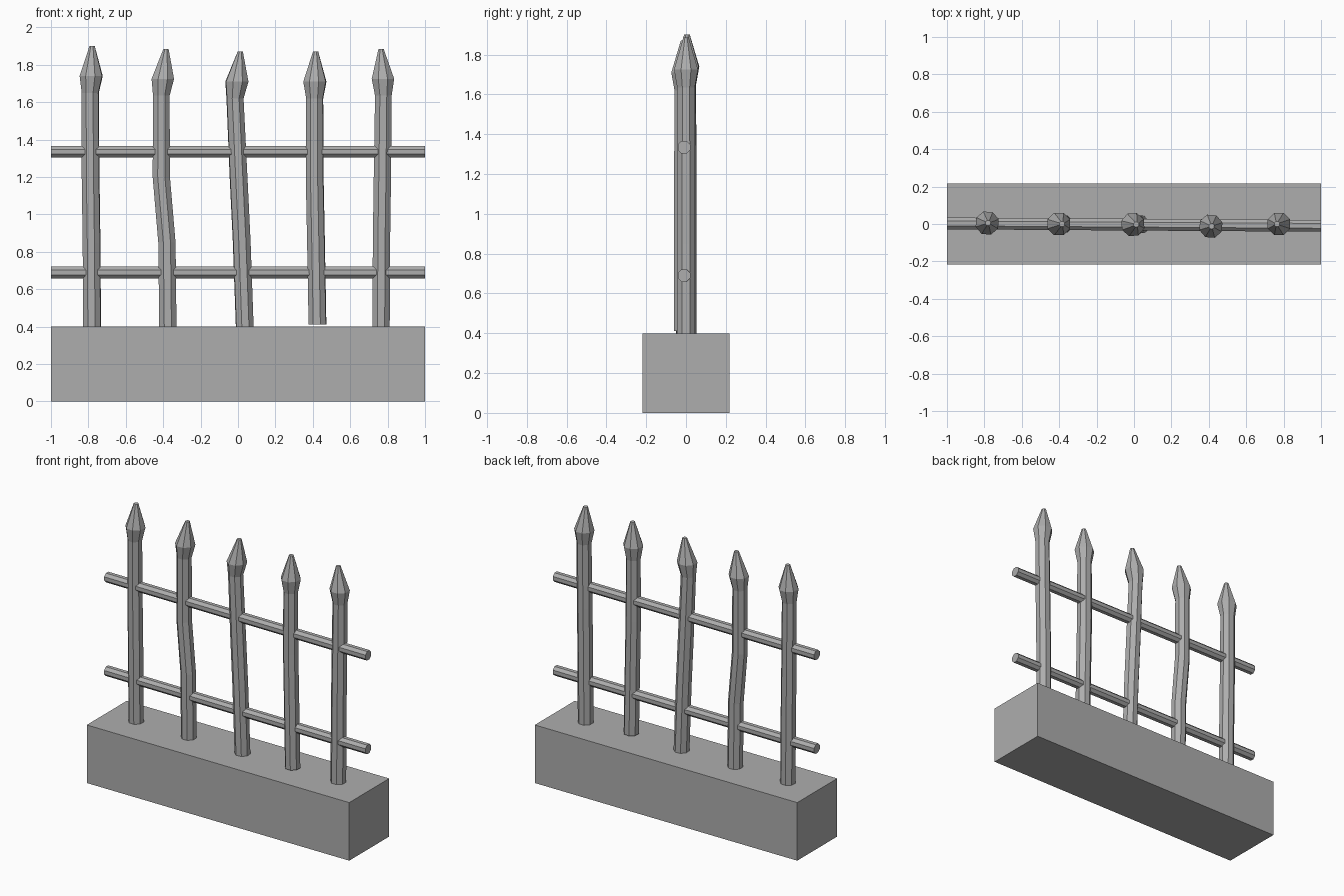
import bpy, bmesh, math
from mathutils import Vector

cube = bpy.data.objects.get("Cube")
if cube:
    bpy.data.objects.remove(cube, do_unlink=True)

grey = bpy.data.materials.new("weathered grey")
grey.use_nodes = True
colour = (0.42, 0.42, 0.42, 1)
grey.diffuse_color = colour
grey.node_tree.nodes["Principled BSDF"].inputs["Base Color"].default_value = colour


def finish(name, bm):
    bmesh.ops.recalc_face_normals(bm, faces=bm.faces)
    mesh = bpy.data.meshes.new(name)
    bm.to_mesh(mesh)
    bm.free()
    mesh.materials.append(grey)
    obj = bpy.data.objects.new(name, mesh)
    bpy.context.collection.objects.link(obj)
    return obj


def loft(name, path, radii, u, v, sides=8, turn=0.5):
    """Closed tube through the path, each ring lying in the u, v plane."""
    bm = bmesh.new()
    rings = []
    for point, r in zip(path, radii):
        angles = [math.tau * (i + turn) / sides for i in range(sides)]
        rings.append([bm.verts.new(Vector(point) + r * (math.cos(a) * u + math.sin(a) * v))
                      for a in angles])
    for low, high in zip(rings, rings[1:]):
        for i in range(sides):
            j = (i + 1) % sides
            bm.faces.new((low[i], low[j], high[j], high[i]))
    bm.faces.new(rings[0][::-1])
    bm.faces.new(rings[-1])
    return finish(name, bm)


X, Y, Z = Vector((1, 0, 0)), Vector((0, 1, 0)), Vector((0, 0, 1))

# Stone plinth
bm = bmesh.new()
bmesh.ops.create_cube(bm, size=1)
bmesh.ops.scale(bm, vec=(2, 0.435, 0.4), verts=bm.verts)
bmesh.ops.translate(bm, vec=(0, 0, 0.2), verts=bm.verts)
finish("plinth", bm)

# Horizontal rails
for name, z in (("lower_rail", 0.69), ("upper_rail", 1.335)):
    loft(name, [(-1, 0.003, z), (1, -0.01, z)], [0.034] * 2, Y, Z)

# Bent pickets: x at foot, lower bend, upper bend, neck, spear and tip; then y, foot and tip heights
pickets = [
    ((-0.78, -0.783, -0.788, -0.79, -0.785, -0.78), 0.005, 0.4, 1.9),
    ((-0.375, -0.38, -0.41, -0.41, -0.402, -0.385), 0.0, 0.4, 1.885),
    ((0.036, 0.02, 0.003, -0.016, -0.006, 0.012), -0.003, 0.4, 1.87),
    ((0.425, 0.417, 0.41, 0.41, 0.411, 0.415), -0.012, 0.412, 1.87),
    ((0.765, 0.767, 0.772, 0.777, 0.775, 0.765), 0.0, 0.4, 1.885),
]
radii = (0.05, 0.05, 0.05, 0.048, 0.065, 0.015)
for n, (xs, y, foot, tip) in enumerate(pickets):
    heights = (foot, 0.85, 1.2, tip - 0.25, tip - 0.16, tip)
    path = [(x, y, z) for x, z in zip(xs, heights)]
    loft(f"picket_{n + 1}", path, radii, X, Y, turn=0.5 + 0.1 * (n % 3 - 1))
